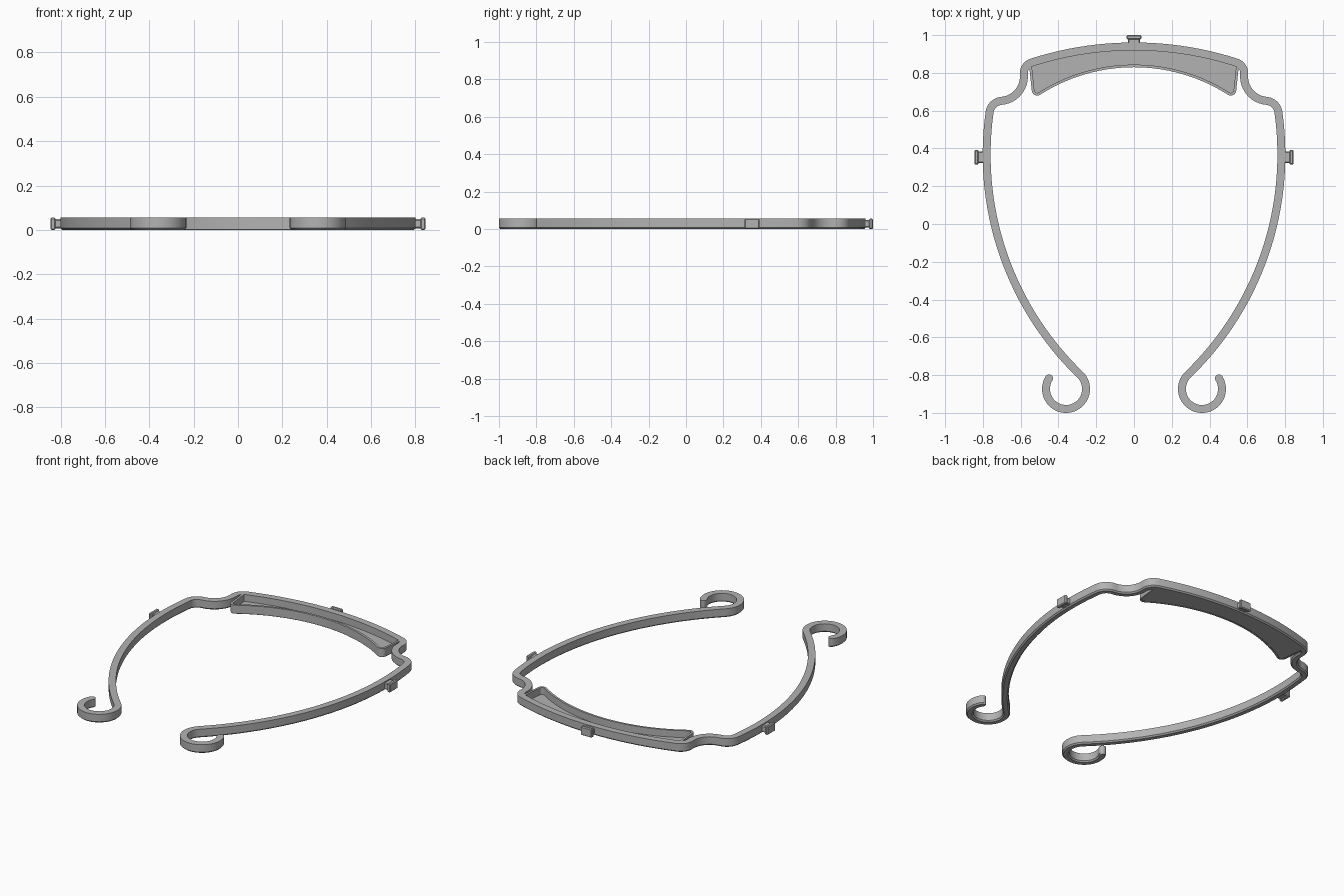
import bpy, bmesh
from math import sin, cos, radians, sqrt, ceil

HEIGHT = 0.055
HALF = 0.021

cube = bpy.data.objects.get("Cube")
if cube:
    bpy.data.objects.remove(cube, do_unlink=True)

grey = bpy.data.materials.new("plastic_grey")
grey.use_nodes = True
grey.diffuse_color = (0.45, 0.45, 0.45, 1)
grey.node_tree.nodes["Principled BSDF"].inputs["Base Color"].default_value = (0.45, 0.45, 0.45, 1)


def finish(name, bm, smooth=True):
    bmesh.ops.recalc_face_normals(bm, faces=bm.faces)
    mesh = bpy.data.meshes.new(name)
    bm.to_mesh(mesh)
    bm.free()
    mesh.materials.append(grey)
    ob = bpy.data.objects.new(name, mesh)
    bpy.context.collection.objects.link(ob)
    if smooth:
        bpy.ops.object.select_all(action='DESELECT')
        ob.select_set(True)
        bpy.context.view_layer.objects.active = ob
        bpy.ops.object.shade_smooth_by_angle(angle=radians(30))
    return ob


def trace(x, y, moves, half):
    """Chain tangent arcs (radius, end heading); positive radius turns left."""
    head = 0
    path = [(x, y, 0, half)]
    for radius, target in moves:
        cx, cy = x - radius * sin(radians(head)), y + radius * cos(radians(head))
        steps = max(4, ceil(abs(target - head) / 8), ceil(abs(radius * (target - head)) / 3))
        for i in range(1, steps + 1):
            a = radians(head + (target - head) * i / steps)
            x, y = cx + radius * sin(a), cy - radius * cos(a)
            path.append((x, y, a, half))
        head = target
    return path


def extend(path, length, half):
    x, y, a, _ = path[-1]
    path.append((x + length * cos(a), y + length * sin(a), a, half))


def round_end(path, half):
    x, y, a, _ = path[-1]
    for k in range(1, 7):
        t = radians(14.5 * k)
        d = half * sin(t)
        path.append((x + d * cos(a), y + d * sin(a), a, half * cos(t)))


def mirrored(path):
    return [(-x, y, -a, h) for x, y, a, h in reversed(path[1:])] + path


def sweep(name, path, chamfer):
    """Loft an upright section with chamfered lower edges along the path."""
    bm = bmesh.new()
    rings = []
    for x, y, a, h in path:
        c = min(chamfer, h * 0.5)
        section = [(-h, chamfer), (-h, HEIGHT), (h, HEIGHT), (h, chamfer), (h - c, 0), (c - h, 0)]
        rings.append([bm.verts.new((x - o * sin(a), y + o * cos(a), z)) for o, z in section])
    for r, s in zip(rings, rings[1:]):
        for i in range(6):
            j = (i + 1) % 6
            bm.faces.new((r[i], r[j], s[j], s[i]))
    bm.faces.new(rings[0])
    bm.faces.new(rings[-1])
    return finish(name, bm)


# Headband: brow arc, shoulder bends, long side arm and curled hook
brow = (-1.772, -17.8)
band = trace(0, 0.94, [brow, (-0.06, -95), (0.13, -5), (-0.07, -82),
                       (-1.618, -136), (0.106, 122)], HALF)
round_end(band, HALF)
sweep("headband_frame", mirrored(band), 0.008)

# Thin rim of the forehead tray
rim_half = 0.007
rim = trace(0, 0.837, [(-0.929, -32.6), (0.022, 84)], rim_half)
extend(rim, 0.125, rim_half)
sweep("tray_rim", mirrored(rim), 0.002)

# Tray floor fills between the rim and the brow
bm = bmesh.new()
top_edge = mirrored(trace(0, 0.935, [brow], 0))
outline = mirrored(rim) + top_edge[::-1]
face = bm.faces.new([bm.verts.new((x, y, 0.001)) for x, y, a, h in outline])
raised = bmesh.ops.extrude_face_region(bm, geom=[face])
for v in raised["geom"]:
    if isinstance(v, bmesh.types.BMVert):
        v.co.z = 0.011
finish("tray_floor", bm, False)


def block(bm, center, size):
    verts = bmesh.ops.create_cube(bm, size=1)["verts"]
    for v in verts:
        v.co = [c + p * s for c, p, s in zip(center, v.co, size)]


# Fastening tabs: narrow neck with a wider chamfered head
def tab(name, x, y, dx, dy, length):
    bm = bmesh.new()
    neck, head = length - 0.016, 0.022

    def place(d, along, wide, tall):
        block(bm, (x + dx * d, y + dy * d, HEIGHT / 2),
              (along if dx else wide, along if dy else wide, tall))

    place(neck / 2 - 0.005, neck + 0.012, 0.062, 0.041)
    place(length - head / 2, head, 0.078, HEIGHT)
    ob = finish(name, bm, False)
    bevel = ob.modifiers.new("soft_edges", 'BEVEL')
    bevel.width = 0.005
    bevel.segments = 1


tab("back_tab", 0, 0.955, 0, 1, 0.045)
tab("left_tab", 0.79, 0.353, 1, 0, 0.055)
tab("right_tab", -0.79, 0.353, -1, 0, 0.055)
